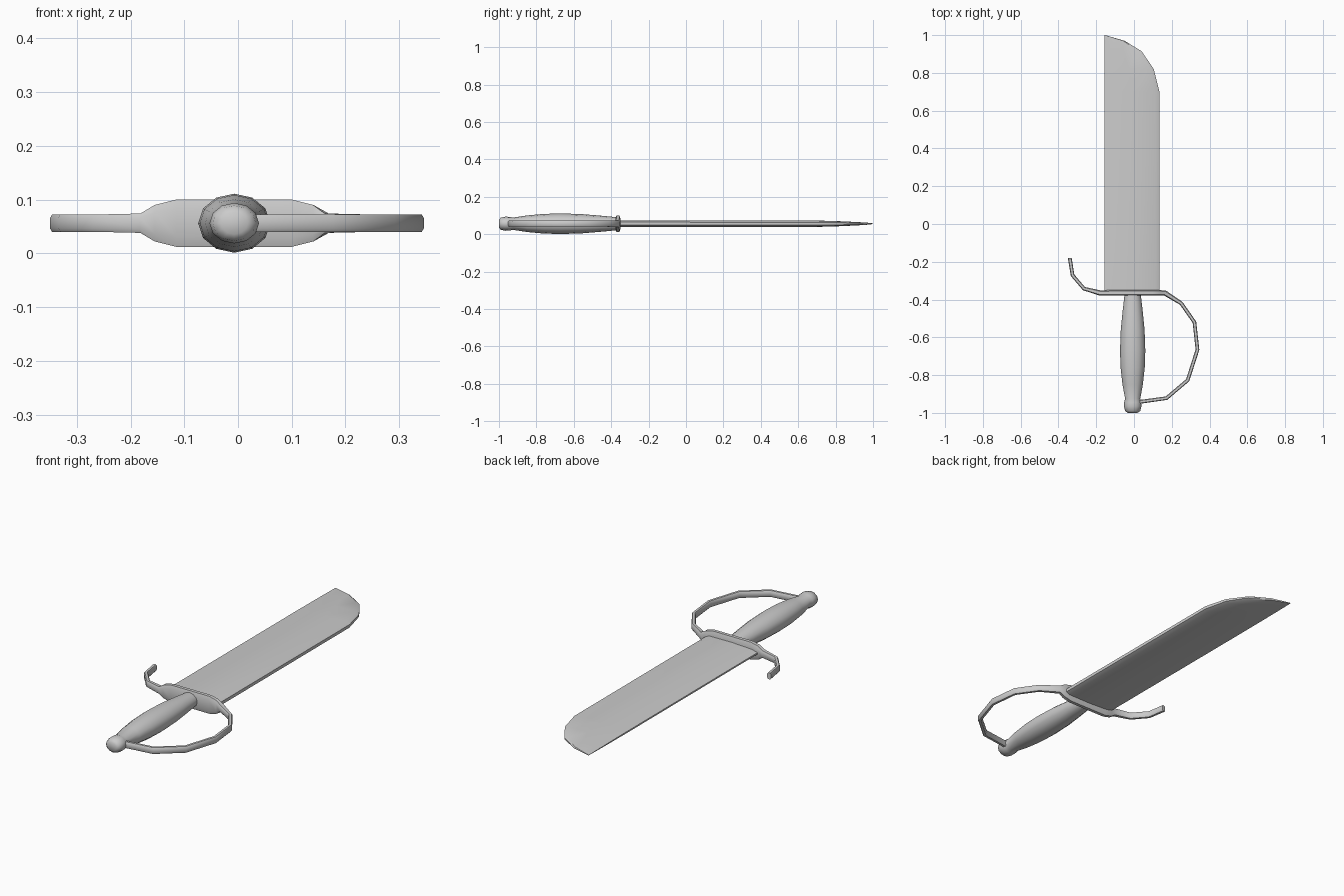
import bpy, math
from mathutils import Vector

if "Cube" in bpy.data.objects:
    bpy.data.objects.remove(bpy.data.objects["Cube"])

ZC = 0.056  # mid-plane height of the sword


def skin(name, rings, angle=35):
    """Join equal-sized closed rings into a capped, smooth-shaded tube."""
    n = len(rings[0])
    verts = [p for r in rings for p in r]
    faces = []
    for i in range(len(rings) - 1):
        for j in range(n):
            k = (j + 1) % n
            faces.append((i*n + j, i*n + k, (i+1)*n + k, (i+1)*n + j))
    faces.append(tuple(reversed(range(n))))
    faces.append(tuple(range((len(rings)-1)*n, len(rings)*n)))
    me = bpy.data.meshes.new(name)
    me.from_pydata([tuple(v) for v in verts], [], faces)
    ob = bpy.data.objects.new(name, me)
    bpy.context.collection.objects.link(ob)
    bpy.ops.object.select_all(action='DESELECT')
    ob.select_set(True)
    bpy.context.view_layer.objects.active = ob
    # Tidy collapsed ends and face directions
    bpy.ops.object.mode_set(mode='EDIT')
    bpy.ops.mesh.select_all(action='SELECT')
    bpy.ops.mesh.remove_doubles(threshold=0.0005)
    bpy.ops.mesh.normals_make_consistent(inside=False)
    bpy.ops.object.mode_set(mode='OBJECT')
    bpy.ops.object.shade_smooth_by_angle(angle=math.radians(angle))
    return ob


# Blade: straight back at -x, clipped curved front at +x, thinning to the tip
BACK = -0.155
stations = [(-0.36, 0.135, 1), (0.70, 0.135, 0.95), (0.82, 0.105, 0.75),
            (0.915, 0.04, 0.5), (0.97, -0.05, 0.3), (1.0, -0.153, 0.1)]
rings = []
for y, front, t in stations:
    w = front - BACK
    half = [(BACK, 0.004), (BACK + 0.12*w, 0.013), (BACK + 0.5*w, 0.018),
            (front - 0.07*w, 0.017), (front, 0.008)]
    ring = half + [(x, -z) for x, z in reversed(half)]
    rings.append([(x, y, ZC + z*t) for x, z in ring])
skin("blade", rings, 30)

# Guard: one strip from the curled quillon, through the cross plate, to the pommel
path = [(-0.34, -0.18, 0.016), (-0.325, -0.272, 0.016), (-0.265, -0.342, 0.016),
        (-0.18, -0.365, 0.018), (-0.155, -0.365, 0.034), (-0.115, -0.364, 0.044),
        (0.10, -0.364, 0.044), (0.14, -0.364, 0.034), (0.165, -0.366, 0.018),
        (0.25, -0.42, 0.016), (0.32, -0.52, 0.016), (0.336, -0.665, 0.016),
        (0.284, -0.827, 0.016), (0.172, -0.922, 0.016), (0.02, -0.943, 0.016)]
pts = [Vector((x, y, 0)) for x, y, _ in path]
rings = []
for i, p in enumerate(pts):
    d = (pts[min(i+1, len(pts)-1)] - pts[max(i-1, 0)]).normalized()
    side = Vector((-d.y, d.x, 0))
    hz = path[i][2]
    hw = 0.014 if hz > 0.017 else 0.010
    oct_ = [(1, .6), (.6, 1), (-.6, 1), (-1, .6), (-1, -.6), (-.6, -1), (.6, -1), (1, -.6)]
    rings.append([p + side*hw*a + Vector((0, 0, ZC + hz*b)) for a, b in oct_])
skin("guard", rings, 50)

# Grip and pommel: oval lathe along y
profile = [(-1.0, 0.025), (-0.99, 0.040), (-0.965, 0.046), (-0.945, 0.045),
           (-0.925, 0.040), (-0.85, 0.054), (-0.76, 0.064), (-0.67, 0.067),
           (-0.56, 0.063), (-0.46, 0.053), (-0.365, 0.042)]
N = 12
rings = [[(-0.007 + r*math.cos(2*math.pi*k/N), y, ZC + 0.82*r*math.sin(2*math.pi*k/N))
          for k in range(N)] for y, r in profile]
skin("grip", rings, 50)
